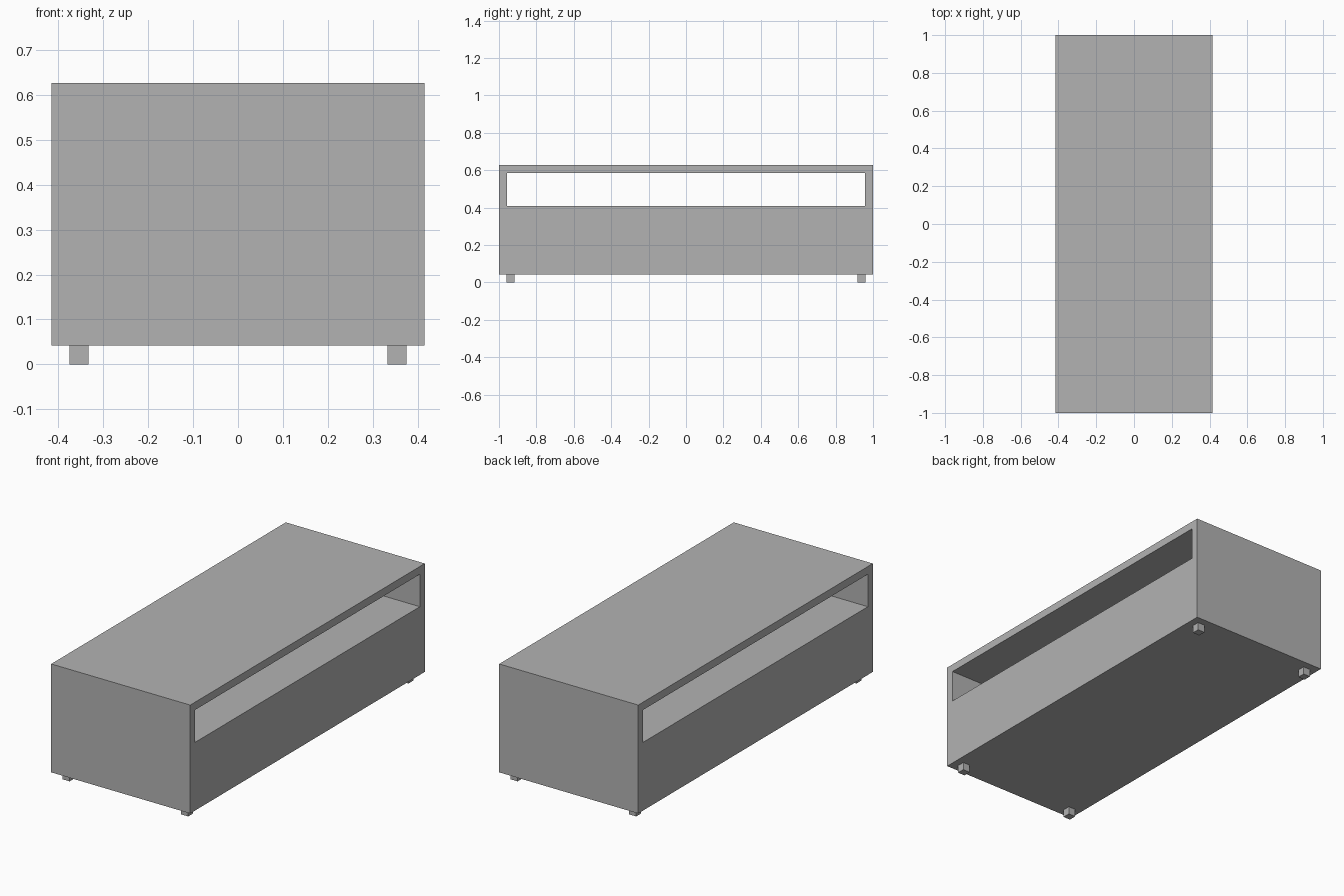
import bpy

cube = bpy.data.objects.get("Cube")
if cube:
    bpy.data.objects.remove(cube, do_unlink=True)

WIDTH, LENGTH, TOP = 0.83, 2.0, 0.627
PANEL = 0.042          # panel thickness, also foot size and height
SHELF = 0.41           # floor of the open compartment

grey = bpy.data.materials.new("grey")
grey.use_nodes = True
colour = (0.45, 0.45, 0.45, 1)
grey.diffuse_color = colour
grey.node_tree.nodes["Principled BSDF"].inputs["Base Color"].default_value = colour


def box(name, size, x, y, bottom):
    """Box standing on the given height."""
    bpy.ops.mesh.primitive_cube_add(size=1, location=(x, y, bottom + size[2] / 2))
    obj = bpy.context.object
    obj.name = name
    obj.scale = size
    bpy.ops.object.transform_apply(location=False, rotation=False, scale=True)
    obj.data.materials.append(grey)
    return obj


# Cabinet body with one compartment open on both long sides
cabinet = box("cabinet", (WIDTH, LENGTH, TOP - PANEL), 0, 0, PANEL)
cutter = box("compartment_cutter",
             (WIDTH * 2, LENGTH - 2 * PANEL, TOP - PANEL - SHELF), 0, 0, SHELF)
cutter.hide_render = True
cut = cabinet.modifiers.new("compartment", 'BOOLEAN')
cut.operation = 'DIFFERENCE'
cut.solver = 'EXACT'
cut.object = cutter
bpy.context.view_layer.objects.active = cabinet
bpy.ops.object.modifier_apply(modifier=cut.name)
bpy.data.objects.remove(cutter, do_unlink=True)

# Four small square feet, set in from the corners
inset = PANEL * 1.45
for side, sx in (("left", 1), ("right", -1)):
    for end, sy in (("front", -1), ("back", 1)):
        box(f"{end}_{side}_foot", (PANEL, PANEL, PANEL),
            sx * (WIDTH / 2 - inset), sy * (LENGTH / 2 - inset), 0)
